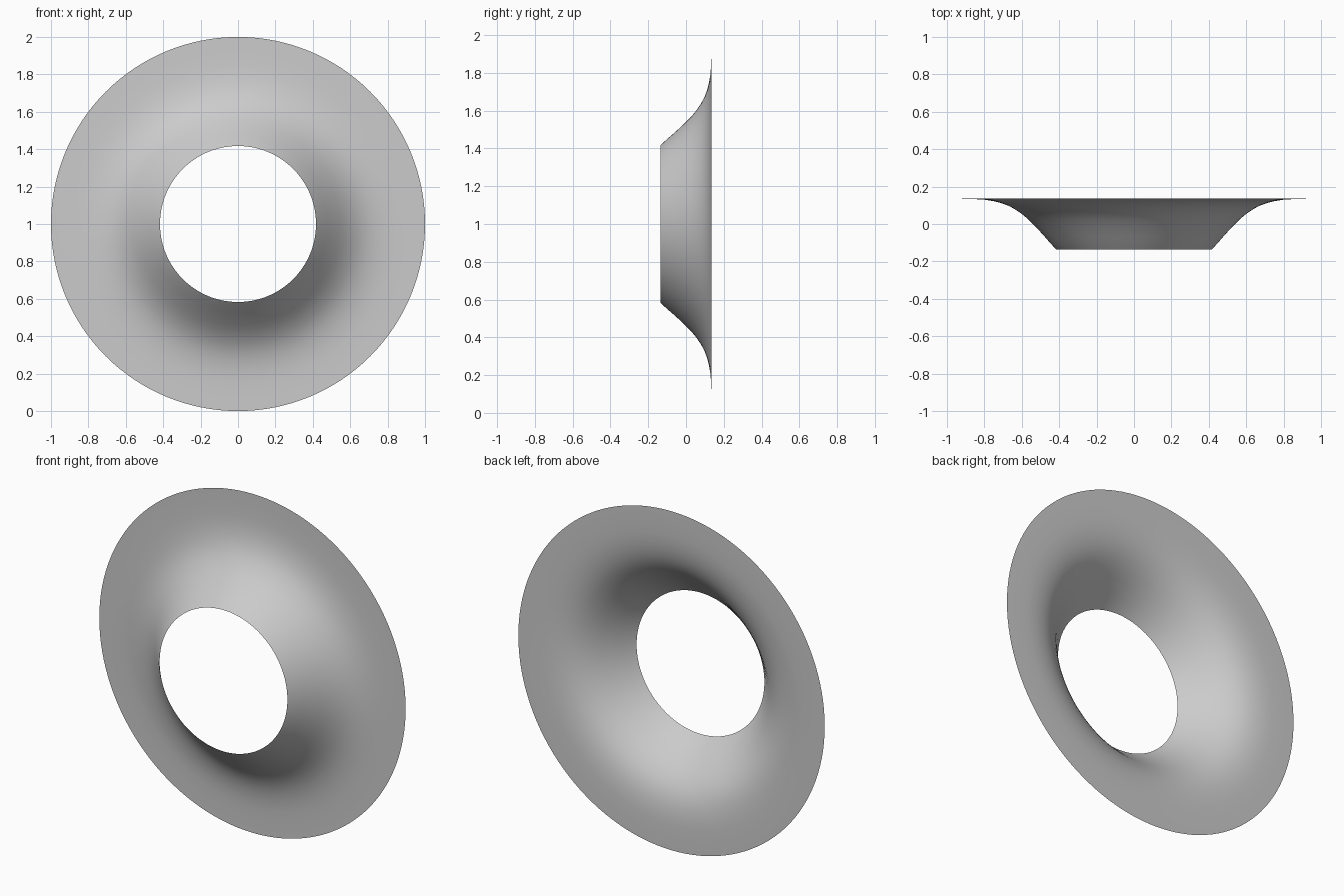
import bpy, bmesh
from math import cos, sin, tau

if "Cube" in bpy.data.objects:
    bpy.data.objects.remove(bpy.data.objects["Cube"])

SEGMENTS = 128
CENTRE_Z = 1.0

# Flare profile: (radius, y) from the front opening to the flat rear rim
PROFILE = [(0.417, -0.135), (0.447, -0.103), (0.477, -0.068), (0.507, -0.035),
           (0.54, 0.0), (0.57, 0.029), (0.60, 0.054), (0.635, 0.078),
           (0.67, 0.097), (0.71, 0.112), (0.75, 0.122), (0.80, 0.130),
           (0.85, 0.133), (0.92, 0.135), (1.0, 0.135)]


def revolve_about_y(name, profile):
    """Sweep an open profile round the y axis into a single smooth sheet."""
    bm = bmesh.new()
    rings = []
    for r, y in profile:
        rings.append([bm.verts.new((r * cos(tau * i / SEGMENTS), y,
                                    CENTRE_Z + r * sin(tau * i / SEGMENTS)))
                      for i in range(SEGMENTS)])
    for a, b in zip(rings, rings[1:]):
        for i in range(SEGMENTS):
            j = (i + 1) % SEGMENTS
            # Wound so the normals face the front (-y)
            face = bm.faces.new((a[i], b[i], b[j], a[j]))
            face.smooth = True
    mesh = bpy.data.meshes.new(name)
    bm.to_mesh(mesh)
    bm.free()
    obj = bpy.data.objects.new(name, mesh)
    bpy.context.collection.objects.link(obj)
    return obj


# Flared ring
revolve_about_y("flared_ring", PROFILE)
